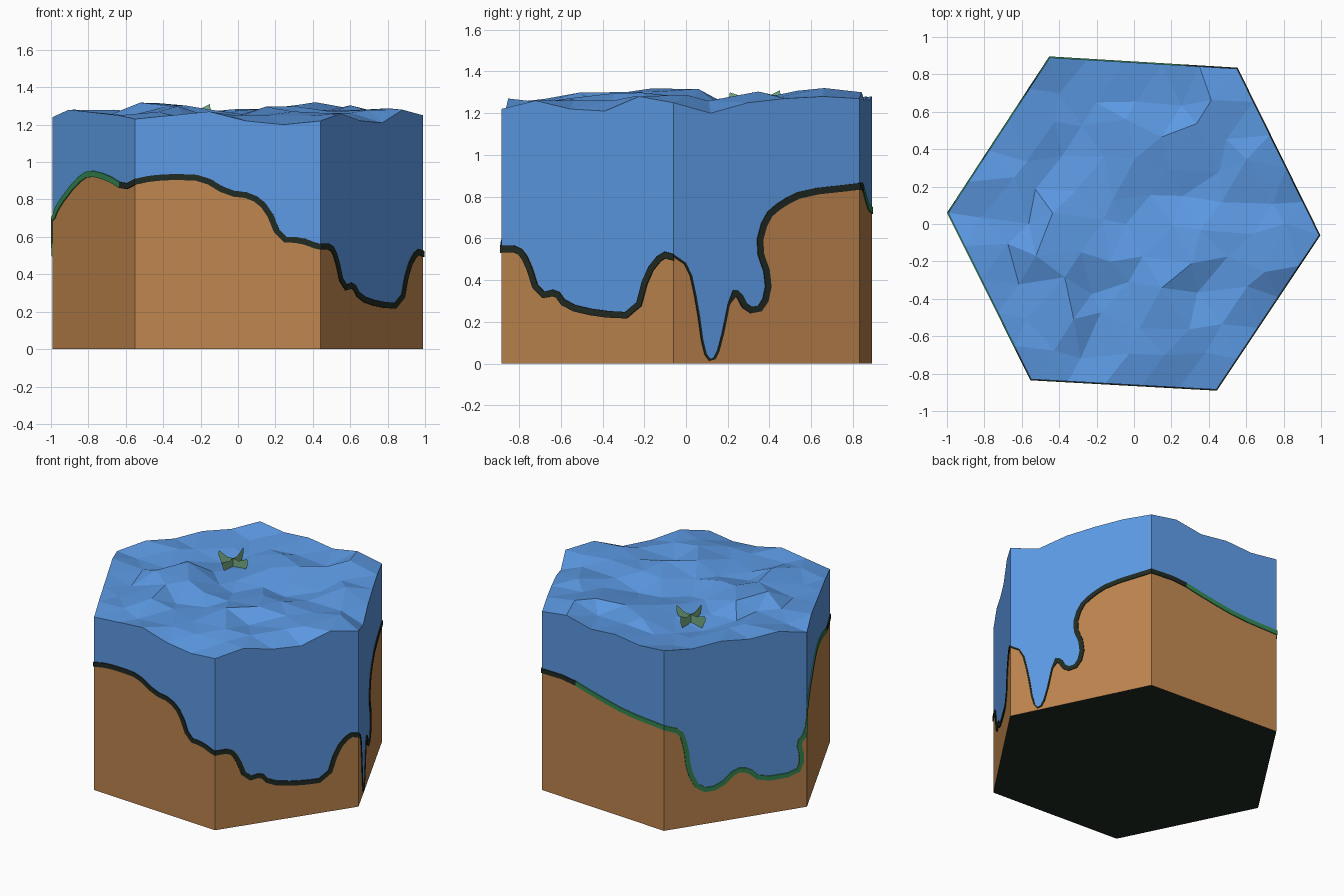
import bpy, bmesh, math, random
from mathutils import Vector

if "Cube" in bpy.data.objects:
    bpy.data.objects.remove(bpy.data.objects["Cube"])

random.seed(7)
CORNERS = [Vector(c) for c in [(-.55, -.83), (.44, -.885), (.99, -.06),
                               (.55, .83), (-.45, .89), (-.993, .06)]]
N = 5  # wave facets per hexagon side


def material(name, rgb):
    m = bpy.data.materials.new(name)
    m.diffuse_color = (*rgb, 1)
    m.use_nodes = True
    m.node_tree.nodes["Principled BSDF"].inputs["Base Color"].default_value = m.diffuse_color
    return m


WATER = material("water_blue", (.107, .323, .775))
EARTH = material("earth_brown", (.515, .235, .076))
DARK = material("dark_soil", (.0144, .0232, .0160))
GREEN = material("grass_green", (.034, .242, .084))
LEAF = material("leaf_green", (.19, .43, .24))


def finish(name, bm, mats, weld=True):
    if weld:
        bmesh.ops.remove_doubles(bm, verts=bm.verts, dist=1e-5)
    bmesh.ops.triangulate(bm, faces=[f for f in bm.faces if len(f.verts) > 4],
                          ngon_method='EAR_CLIP')
    me = bpy.data.meshes.new(name)
    bm.to_mesh(me)
    bm.free()
    for m in mats:
        me.materials.append(m)
    ob = bpy.data.objects.new(name, me)
    bpy.context.collection.objects.link(ob)
    return ob


def poly(bm, pts, mat=0):
    f = bm.faces.new([bm.verts.new(p) for p in pts])
    f.material_index = mat
    return f


def profile(pts):
    """Shore line of one wall: (position, height) -> rounded (0..1, height)."""
    lo, hi = pts[0][0], pts[-1][0]
    p = [Vector(((a - lo) / (hi - lo), z)) for a, z in pts]
    out = [p[0]]
    for a, b in zip(p, p[1:]):
        out += [a.lerp(b, .25), a.lerp(b, .75)]
    return out + [p[-1]]


# Shore line on each of the six walls, left to right seen from outside
front = profile([(-.55, .91), (-.46, .93), (-.33, .937), (-.18, .93), (-.05, .85), (.08, .835),
                 (.17, .76), (.235, .60), (.33, .60), (.44, .56)])
front_right = profile([(-.89, .565), (-.80, .565), (-.75, .50), (-.70, .34), (-.62, .36),
                       (-.57, .29), (-.42, .255), (-.25, .245), (-.20, .44), (-.12, .54), (-.06, .525)])
back_right = profile([(-.06, .525), (.02, .47), (.06, .28), (.09, .06), (.125, .01), (.16, .08),
                      (.215, .355), (.26, .35), (.30, .27), (.36, .28), (.385, .40), (.33, .56),
                      (.37, .71), (.45, .78), (.56, .835), (.83, .865)])
back = profile([(0, .865), (.22, .87), (.47, .81), (.70, .765), (1, .75)])
back_left = profile([(0, .75), (.13, .70), (.17, .58), (.19, .40), (.26, .26), (.38, .26),
                     (.50, .365), (.60, .345), (.68, .265), (.92, .265), (.95, .35), (.92, .47),
                     (.98, .53), (1, .70)])
front_left = profile([(-1, .70), (-.97, .78), (-.87, .91), (-.80, .96), (-.70, .935),
                      (-.61, .88), (-.55, .91)])
WALLS = [front, front_right, back_right, back, back_left, front_left]

# Water height along the rim, starting at each corner
RIM = [[1.23, 1.25, 1.27, 1.22, 1.20], [1.22, 1.26, 1.22, 1.21, 1.28],
       [1.25, 1.20, 1.25, 1.27, 1.28], [1.27, 1.30, 1.26, 1.28, 1.26],
       [1.28, 1.26, 1.28, 1.26, 1.28], [1.24, 1.28, 1.27, 1.26, 1.25]]


def on_wall(k, u, z, grow=1.0):
    p = CORNERS[k].lerp(CORNERS[(k + 1) % 6], u) * grow
    return Vector((p.x, p.y, z))


def wave_height(x, y):
    def bump(cx, cy, r):
        return math.exp(-((x - cx) ** 2 + (y - cy) ** 2) / r ** 2)
    z = 1.265 + random.uniform(-.035, .035)
    return (z + .07 * bump(.5, .6, .18) + .04 * bump(-.45, -.1, .2) - .05 * bump(-.27, .32, .2)
            - .04 * bump(.1, .15, .2) - .03 * bump(.3, .35, .15))


# Earth block: brown walls up to the shore line, dark underside
bm = bmesh.new()
for k, path in enumerate(WALLS):
    poly(bm, [on_wall(k, 0, 0), on_wall(k, 1, 0)] + [on_wall(k, u, z) for u, z in reversed(path)])
poly(bm, [on_wall(k, 0, 0) for k in reversed(range(6))], 1)
finish("earth_block", bm, [EARTH, DARK])

# Seabed under the water
bm = bmesh.new()
for k, path in enumerate(WALLS):
    for a, b in zip(path, path[1:]):
        poly(bm, [(0, 0, .5), on_wall(k, *a), on_wall(k, *b)])
finish("seabed", bm, [GREEN])

# Water: low-poly waves on top, walls down to the shore line
bm = bmesh.new()
grid = {}


def wave_point(r, k, j):
    if r == 0:
        key = (0, 0, 0)
    elif j == r:
        key = (r, (k + 1) % 6, 0)
    else:
        key = (r, k, j)
    if key not in grid:
        r, k, j = key
        p = CORNERS[k].lerp(CORNERS[(k + 1) % 6], j / max(r, 1)) * r / N
        if r == N:
            z = RIM[k][j]
        else:
            p = p + Vector((random.uniform(-.05, .05), random.uniform(-.05, .05)))
            z = wave_height(p.x, p.y)
        grid[key] = Vector((p.x, p.y, z))
    return grid[key]


for k, path in enumerate(WALLS):
    for r in range(1, N + 1):
        for j in range(r):
            a, b = wave_point(r, k, j), wave_point(r, k, j + 1)
            c = wave_point(r - 1, k, j)
            poly(bm, [a, b, c])
            if j < r - 1:
                poly(bm, [c, b, wave_point(r - 1, k, j + 1)])
    poly(bm, [on_wall(k, u, z) for u, z in path] + [wave_point(N, k, j) for j in range(N, -1, -1)])
finish("water", bm, [WATER])

# Shore strip: thin band just under the shore line, green on the left and back
bm = bmesh.new()
for k, path in enumerate(WALLS):
    lower = []
    for i, p in enumerate(path):
        t = path[min(i + 1, len(path) - 1)] - path[max(i - 1, 0)]
        n = Vector((t.y, -t.x)).normalized()
        width = .01 if k == 2 and p.x < .3 else .032
        q = p + n * width
        lower.append(Vector((min(max(q.x, 0), 1), max(q.y, .003))))
    lower[0].x, lower[-1].x = 0, 1
    for i in range(len(path) - 1):
        u = path[i].x
        green = k == 4 or (k == 5 and u < .75) or (k == 3 and u > .2)
        poly(bm, [on_wall(k, *lower[i], 1.007), on_wall(k, *lower[i + 1], 1.007),
                  on_wall(k, *path[i + 1], 1.007), on_wall(k, *path[i], 1.007)], int(green))
strip = finish("shore_strip", bm, [DARK, GREEN])
mod = strip.modifiers.new("thickness", 'SOLIDIFY')
mod.thickness = .008
mod.offset = -1

# Water plant: two crossed upright leaves poking out of the waves
bm = bmesh.new()
for ang in (-.1, 1.6):
    d = Vector((math.cos(ang), math.sin(ang)))
    for s, top in ((-1, 1.30), (1, 1.31)):
        pts = [(0, 1.17), (.09, 1.20), (.125, 1.27), (.12, top), (.05, 1.275), (0, 1.28)]
        poly(bm, [(-.27 + s * a * d.x, .33 + s * a * d.y, z) for a, z in pts])
finish("water_plant", bm, [LEAF])
